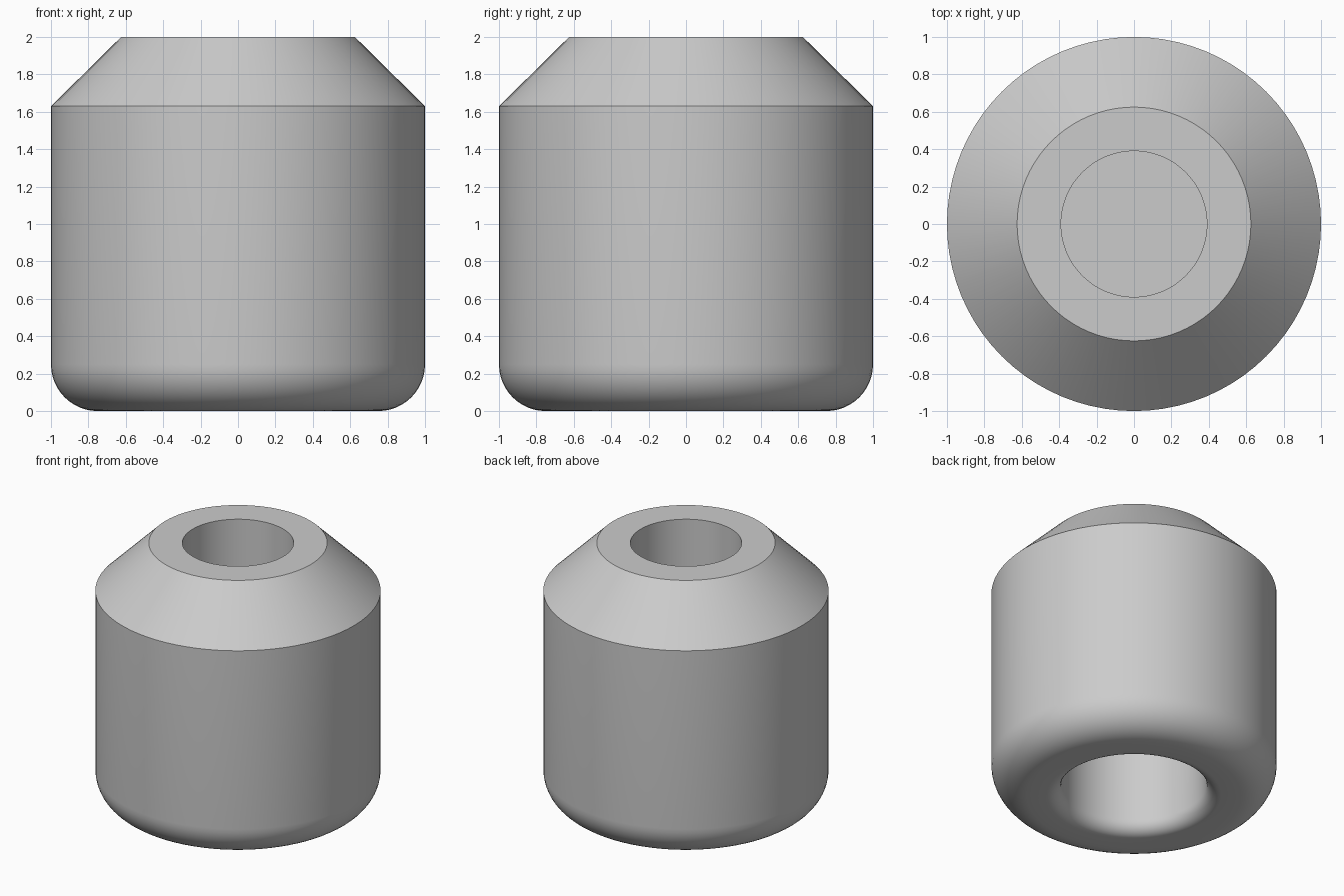
import bpy, bmesh, math

cube = bpy.data.objects.get("Cube")
if cube:
    bpy.data.objects.remove(cube, do_unlink=True)

SEGMENTS = 80


def arc(cr, cz, radius, start, end, steps):
    """Points (radius, height) along a circular fillet, angles in degrees."""
    angles = [math.radians(start + (end - start) * i / steps) for i in range(steps + 1)]
    return [(cr + radius * math.cos(a), cz + radius * math.sin(a)) for a in angles]


# Half section, from the floor of the top bore round to the ceiling of the lower bore
profile = [(0, 1.2), (0.39, 1.2), (0.39, 2.0)]      # top bore
profile += [(0.625, 2.0), (1.0, 1.63)]              # flat rim and chamfered shoulder
profile += arc(0.75, 0.25, 0.25, 0, -90, 12)        # rounded outer foot
profile += arc(0.61, 0.10, 0.10, 270, 180, 8)       # rounded mouth of the lower bore
profile += [(0.51, 0.9), (0, 0.9)]                  # lower bore

# Revolve the section about the vertical axis
bm = bmesh.new()
verts = [bm.verts.new((r, 0, z)) for r, z in profile]
edges = [bm.edges.new(pair) for pair in zip(verts, verts[1:])]
bmesh.ops.spin(bm, geom=verts + edges, cent=(0, 0, 0), axis=(0, 0, 1),
               angle=math.tau, steps=SEGMENTS, use_duplicate=False)
bmesh.ops.remove_doubles(bm, verts=bm.verts[:], dist=0.0005)
bmesh.ops.recalc_face_normals(bm, faces=bm.faces[:])
mesh = bpy.data.meshes.new("bored_body")
bm.to_mesh(mesh)
bm.free()
body = bpy.data.objects.new("bored_body", mesh)
bpy.context.collection.objects.link(body)

# Plain grey finish
grey = bpy.data.materials.new("plain_grey")
grey.use_nodes = True
colour = (0.6, 0.6, 0.6, 1)
grey.diffuse_color = colour
grey.node_tree.nodes["Principled BSDF"].inputs["Base Color"].default_value = colour
mesh.materials.append(grey)

# Smooth curved walls, crisp rims
bpy.ops.object.select_all(action="DESELECT")
body.select_set(True)
bpy.context.view_layer.objects.active = body
bpy.ops.object.shade_smooth_by_angle(angle=math.radians(30))
